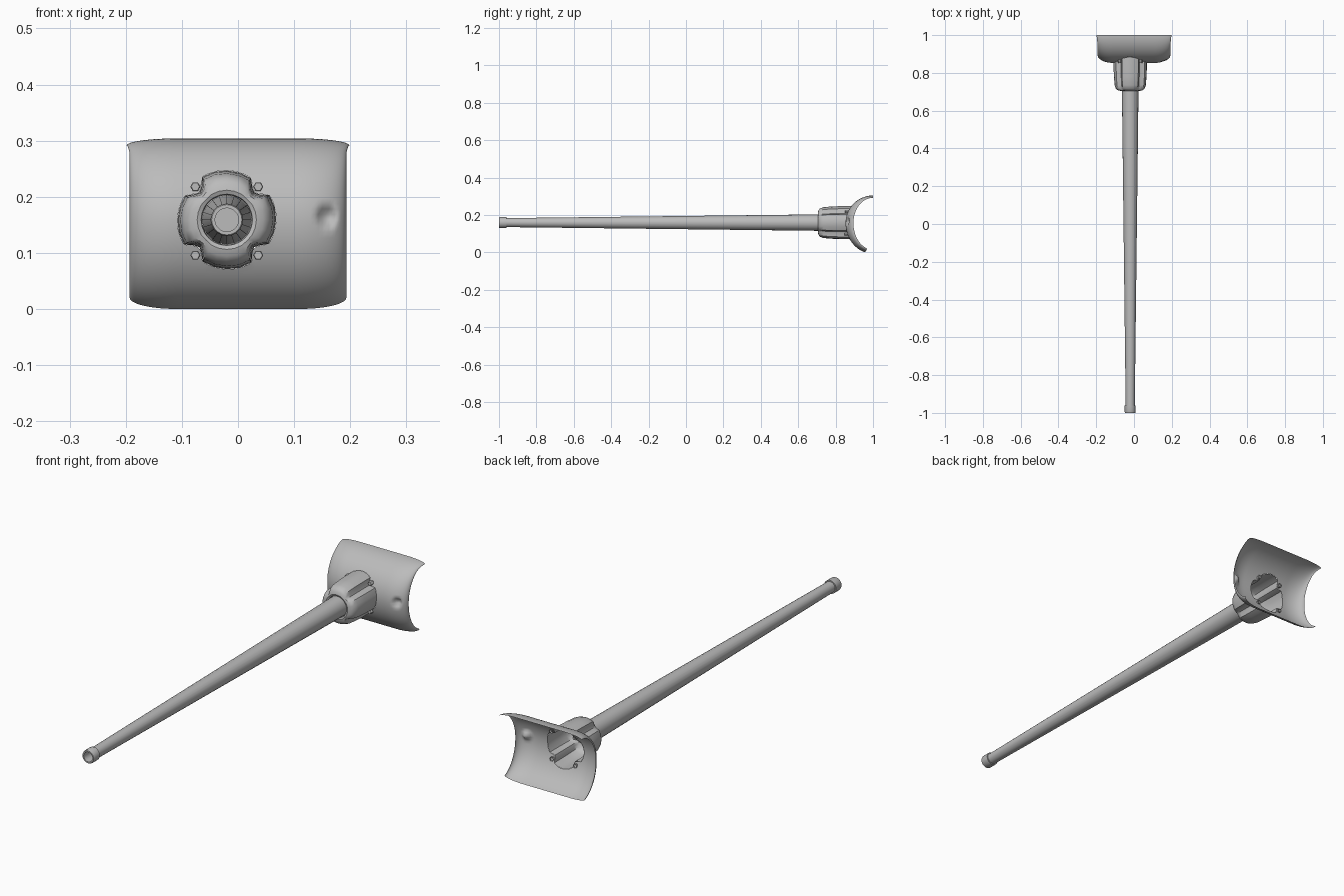
import bpy, bmesh, math
from math import sin, cos, pi, radians

if "Cube" in bpy.data.objects:
    bpy.data.objects.remove(bpy.data.objects["Cube"])

CX, CZ = -0.02, 0.159          # gun axis
TOP, LOW, MID = 0.147, 0.164, 0.157

grey = bpy.data.materials.new("plain grey")
grey.diffuse_color = (0.5, 0.5, 0.5, 1)
grey.use_nodes = True
grey.node_tree.nodes["Principled BSDF"].inputs["Base Color"].default_value = grey.diffuse_color


def finish(name, bm, angle=35):
    mesh = bpy.data.meshes.new(name)
    bm.to_mesh(mesh)
    bm.free()
    ob = bpy.data.objects.new(name, mesh)
    bpy.context.collection.objects.link(ob)
    mesh.materials.append(grey)
    bpy.ops.object.select_all(action='DESELECT')
    ob.select_set(True)
    bpy.context.view_layer.objects.active = ob
    bpy.ops.object.shade_smooth_by_angle(angle=radians(angle))
    return ob


def loft(name, rings, cap_last=False, angle=35):
    """Skin a list of closed rings of points."""
    bm = bmesh.new()
    rows = [[bm.verts.new(p) for p in ring] for ring in rings]
    n = len(rows[0])
    for a, b in zip(rows, rows[1:]):
        for i in range(n):
            j = (i + 1) % n
            bm.faces.new((a[i], a[j], b[j], b[i]))
    if cap_last:
        bm.faces.new(rows[-1])
    bmesh.ops.recalc_face_normals(bm, faces=bm.faces)
    return finish(name, bm, angle)


def circle(y, r, n=20, x=CX, z=CZ):
    return [(x + r * cos(2 * pi * i / n), y, z + r * sin(2 * pi * i / n)) for i in range(n)]


def shield_y(z):
    s = (z - MID) / (TOP if z > MID else LOW)
    return 1 - TOP * math.sqrt(max(0, 1 - s * s))


# Cross-shaped outline of the collar: four lobes with notches on the diagonals
LOBE = [(0, .088), (15, .0885), (30, .088), (38, .074), (45, .069), (52, .074), (60, .086), (75, .087)]
OUTLINE = [(radians(a + 90 * q), r) for q in range(4) for a, r in LOBE]


def lobe_radius(phi):
    d = math.degrees(phi) % 90
    pts = LOBE + [(90, .088)]
    for (a, r), (b, s) in zip(pts, pts[1:]):
        if d <= b:
            return r + (s - r) * (d - a) / (b - a)


# Barrel, muzzle ring and recessed bore
loft("barrel", [circle(y, r) for y, r in [
    (.72, .044), (-.96, .024), (-.96, .029), (-.995, .029), (-1, .027),
    (-1, .021), (-.93, .021)]][::-1][::-1], cap_last=True)


# Collar: blends from a round front to the lobed outline, ending on the shield
def collar_ring(y, scale, blend):
    ring = []
    for a, r in OUTLINE:
        rad = scale * (0.088 * (1 - blend) + r * blend)
        x, z = CX + rad * cos(a), CZ + rad * sin(a)
        ring.append((x, shield_y(z) if y is None else y, z))
    return ring


loft("collar", [collar_ring(*p) for p in [
    (.722, .50, 0), (.708, .52, 0), (.705, .60, .1), (.708, .74, .4), (.716, .86, .75),
    (.735, .94, 1), (.78, .98, 1), (.825, 1, 1), (None, 1, 1)]])

# Curved shield: an arc swept sideways, with the ends rolled inwards
bm = bmesh.new()
COLS, ROWS = 60, 42
grid = []
for i in range(COLS + 1):
    x = .193 * sin((2 * i / COLS - 1) * pi / 2)
    e = min(1, max(0, (abs(x) - .11) / .083))
    d = .042 * (1 - math.sqrt(1 - e * e))
    col = []
    for j in range(ROWS + 1):
        t = radians(-73 + 163 * j / ROWS)
        z = MID + ((TOP - .3 * d) if t > 0 else (LOW - .5 * d)) * sin(t)
        y = 1 - (TOP - d) * cos(t)
        # Hexagonal port pressed into one side
        px, pz = x - .158, z - .165
        h = max(abs(pz * cos(k * pi / 3) + px * sin(k * pi / 3)) for k in range(3)) / .02
        y += .016 * min(1, max(0, 1 - h) * 1.6)
        flare = 1 + .028 * e * max(0, t - 1.1) / .47
        col.append(bm.verts.new((x * flare, y, z)))
    grid.append(col)
for a, b in zip(grid, grid[1:]):
    for j in range(ROWS):
        bm.faces.new((a[j], b[j], b[j + 1], a[j + 1]))


# Opening behind the collar, with its rim snapped onto the collar outline
def polar(co):
    return math.hypot(co.x - CX, co.z - CZ), math.atan2(co.z - CZ, co.x - CX)


inside = []
for f in bm.faces:
    r, a = polar(f.calc_center_median())
    if r < lobe_radius(a):
        inside.append(f)
bmesh.ops.delete(bm, geom=inside, context='FACES')
for v in bm.verts:
    r, a = polar(v.co)
    if v.is_boundary and r < .11:
        r = lobe_radius(a)
        z = CZ + r * sin(a)
        v.co = (CX + r * cos(a), shield_y(z), z)
finish("shield", bm, 50)

# Four hexagonal bolts around the collar
for sx in (-1, 1):
    for sz in (-1, 1):
        x, z = CX + sx * .056, .157 + sz * .061
        y = shield_y(z)
        side = ("left" if sx < 0 else "right") + ("_lower" if sz < 0 else "_upper")
        loft("bolt_" + side, [circle(y + dy, r, 6, x, z) for dy, r in
                              [(.008, .009), (-.013, .009), (-.015, .0075)]], cap_last=True)
